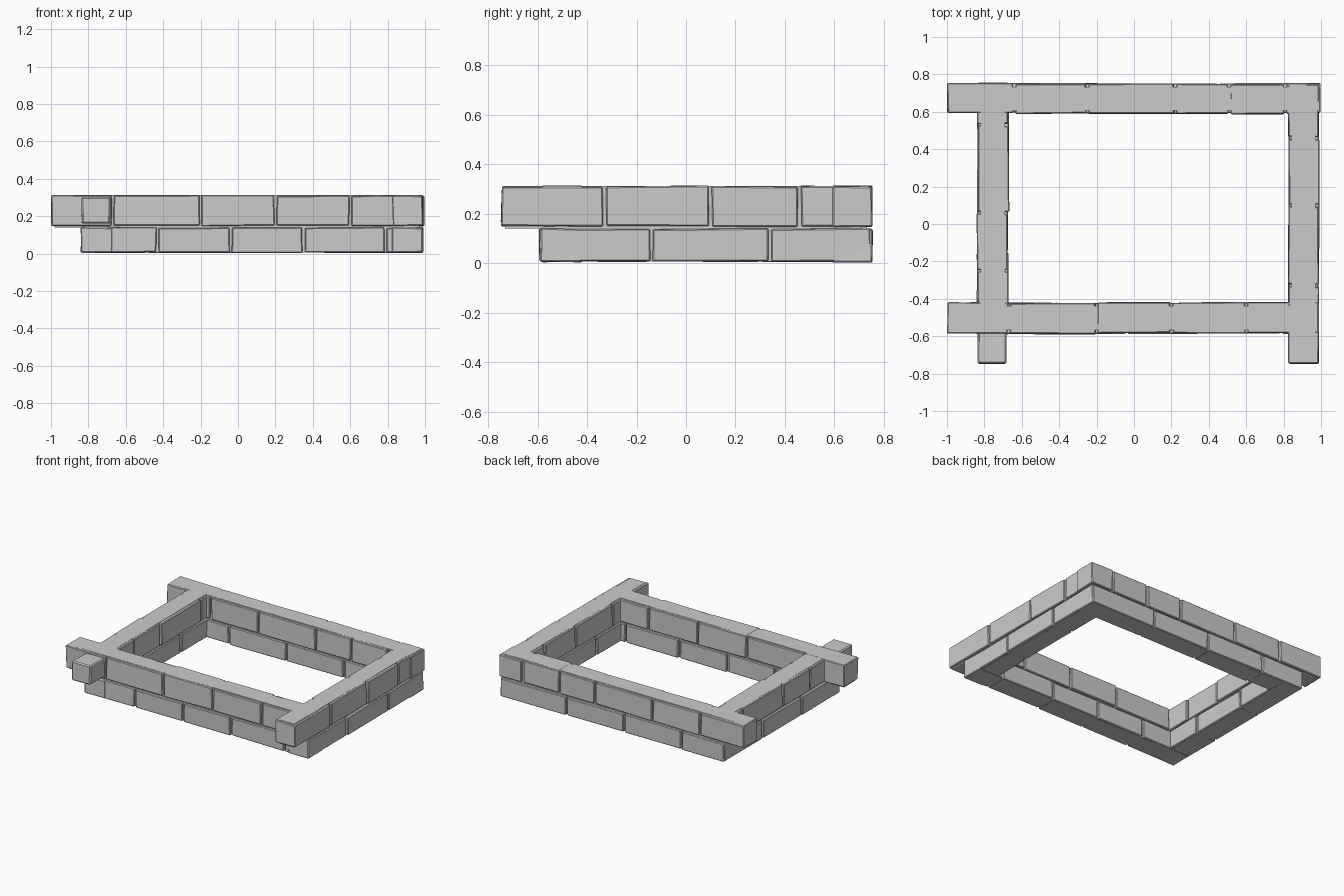
import bpy, bmesh, random
from mathutils import Vector

if "Cube" in bpy.data.objects:
    bpy.data.objects.remove(bpy.data.objects["Cube"])

random.seed(4)
GAP = 0.006      # half-width of the joint between neighbouring stones
INSET = 0.018    # how far the mortar core sits behind the stone faces


def add_box(bm, lo, hi, jitter=0.0):
    """Box between two corners, each corner optionally nudged."""
    verts = bmesh.ops.create_cube(bm, size=1)["verts"]
    for v in verts:
        v.co = Vector([lo[i] if v.co[i] < 0 else hi[i] for i in range(3)])
        v.co += Vector([random.uniform(-jitter, jitter) for _ in range(3)])
    return verts


def finish(bm, name, bevel=0.0):
    mesh = bpy.data.meshes.new(name)
    bm.to_mesh(mesh)
    bm.free()
    obj = bpy.data.objects.new(name, mesh)
    bpy.context.collection.objects.link(obj)
    if bevel:
        mod = obj.modifiers.new("worn_edges", "BEVEL")
        mod.width = bevel
        mod.segments = 1
    return obj


def wall(name, axis, joints, side, z):
    """Run of stones along an axis (0 = x, 1 = y) around a mortar core."""
    def corner(along, across, up):
        return (along, across, up) if axis == 0 else (across, along, up)

    stones = bmesh.new()
    last = len(joints) - 2
    for i, (a, b) in enumerate(zip(joints, joints[1:])):
        a += GAP if i > 0 else 0.003
        b -= GAP if i < last else 0.003
        shift = random.uniform(-0.004, 0.004)
        add_box(stones, corner(a, side[0] + shift, z[0]),
                corner(b, side[1] + shift, z[1]), 0.003)
    finish(stones, name + "_stones", 0.005)

    core = bmesh.new()
    add_box(core, corner(joints[0] + INSET, side[0] + INSET, z[2]),
            corner(joints[-1] - INSET, side[1] - INSET, z[3]))
    finish(core, name + "_mortar")


FRONT, BACK = (-0.585, -0.42), (0.59, 0.75)
LEFT, RIGHT = (-0.838, -0.672), (0.825, 0.988)

# lower course: closed rectangle
low = (0.006, 0.139, 0.006, 0.16)
wall("lower_front", 0, [-0.84, -0.43, -0.04, 0.35, 0.79, 0.99], FRONT, low)
wall("lower_back", 0, [-0.84, -0.49, -0.02, 0.45, 0.99], BACK, low)
wall("lower_left", 1, [-0.595, -0.15, 0.30, 0.75], LEFT, low)
wall("lower_right", 1, [-0.595, -0.14, 0.34, 0.75], RIGHT, low)

# upper course: ends run past the corners to the left and to the front
top = (0.149, 0.311, 0.14, 0.313)
wall("upper_front", 0, [-1.0, -0.67, -0.20, 0.20, 0.60, 0.99], FRONT, top)
wall("upper_back", 0, [-1.0, -0.64, -0.25, 0.22, 0.51, 0.81, 1.0], BACK, top)
wall("upper_right", 1, [-0.75, -0.33, 0.10, 0.46, 0.745], RIGHT, top)
wall("upper_left", 1, [-0.57, -0.25, 0.06, 0.53, 0.745], LEFT, top)

# slightly smaller stone end poking out at the front left
bm = bmesh.new()
add_box(bm, (-0.836, -0.747, 0.160), (-0.682, -0.50, 0.300), 0.003)
finish(bm, "front_left_stone_end", 0.008)
